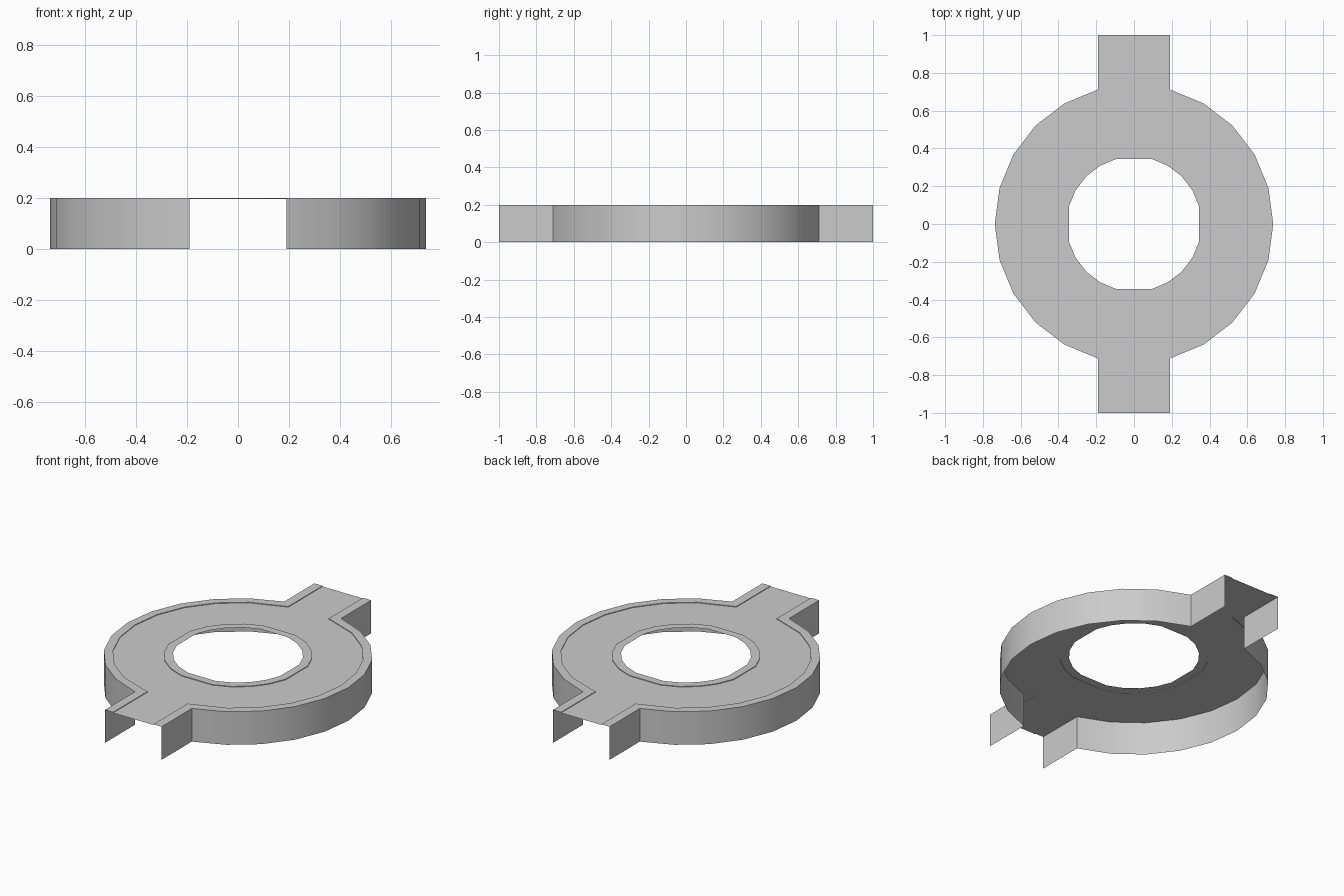
import bpy
import bmesh
from math import sin, cos, radians

cube = bpy.data.objects.get("Cube")
if cube:
    bpy.data.objects.remove(cube, do_unlink=True)

HEIGHT = 0.2        # top of the rims
PLATE = 0.196       # slightly sunken middle plate
OUTER_R, HOLE_R, RIM = 0.737, 0.357, 0.05
NECK, NECK_IN, END = 0.19, 0.135, 1.0

grey = bpy.data.materials.new("plain grey")
grey.use_nodes = True
grey.diffuse_color = (0.6, 0.6, 0.6, 1)
bsdf = next(n for n in grey.node_tree.nodes if n.type == 'BSDF_PRINCIPLED')
bsdf.inputs["Base Color"].default_value = grey.diffuse_color


def polar(r, k):
    a = radians(15 * k)
    return r * cos(a), r * sin(a)


def outline(r, half, corner_y):
    """Round outline with a straight neck at the front and back, open at the ends."""
    right = [(half, -END), (half, -corner_y)]
    right += [polar(r, k) for k in range(-4, 5)]
    right += [(half, corner_y), (half, END)]
    return right


def hole(r):
    """Round hole with a straight flat across each axis."""
    return [polar(r * (cos(radians(15)) if k % 6 == 0 else 1), k) for k in range(24)]


def make(name, faces):
    """Build an object from a list of faces given as 3D corners."""
    bm = bmesh.new()
    for f in faces:
        bm.faces.new([bm.verts.new(p) for p in f])
    bmesh.ops.remove_doubles(bm, verts=bm.verts, dist=0.0005)
    mesh = bpy.data.meshes.new(name)
    bm.to_mesh(mesh)
    bm.free()
    mesh.materials.append(grey)
    obj = bpy.data.objects.new(name, mesh)
    bpy.context.collection.objects.link(obj)
    bpy.ops.object.select_all(action='DESELECT')
    obj.select_set(True)
    bpy.context.view_layer.objects.active = obj
    bpy.ops.object.shade_smooth_by_angle(angle=radians(32))


def strip(a, za, b, zb, closed=False):
    """Quads between two matching paths; a is the outer or lower one."""
    n = len(a)
    return [[(*a[i], za), (*a[(i + 1) % n], za), (*b[(i + 1) % n], zb), (*b[i], zb)]
            for i in range(n if closed else n - 1)]


def turned(faces):
    """The faces together with a half-turn copy."""
    return faces + [[(-x, -y, z) for x, y, z in f] for f in faces]


outer = outline(OUTER_R, NECK, 0.712)
inner = outline(OUTER_R - RIM, NECK_IN, 0.673)
hole_edge, hole_rim = hole(HOLE_R), hole(HOLE_R + RIM)

# Side walls, open at both neck ends
make("side_walls", turned(strip(outer, 0, outer, HEIGHT)))

# Raised outer rim with its small step down to the plate
make("outer_rim", turned(strip(outer, HEIGHT, inner, HEIGHT)
                         + strip(inner, HEIGHT, inner, PLATE)))

# Raised rim around the hole
make("hole_rim", strip(hole_rim, PLATE, hole_rim, HEIGHT, True)
     + strip(hole_rim, HEIGHT, hole_edge, HEIGHT, True))

# Middle plate: ring plus the two necks
back = (0, OUTER_R - RIM)
ring = inner[1:-1] + [back] + [(-x, -y) for x, y in inner[1:-1]] + [(0, -back[1])]
ring_hole = [hole_rim[(k - 5) % 24] for k in range(24)]
neck = [(NECK_IN, 0.673), (NECK_IN, END), (-NECK_IN, END), (-NECK_IN, 0.673), back]
make("top_plate", strip(ring, PLATE, ring_hole, PLATE, True)
     + turned([[(x, y, PLATE) for x, y in neck]]))
